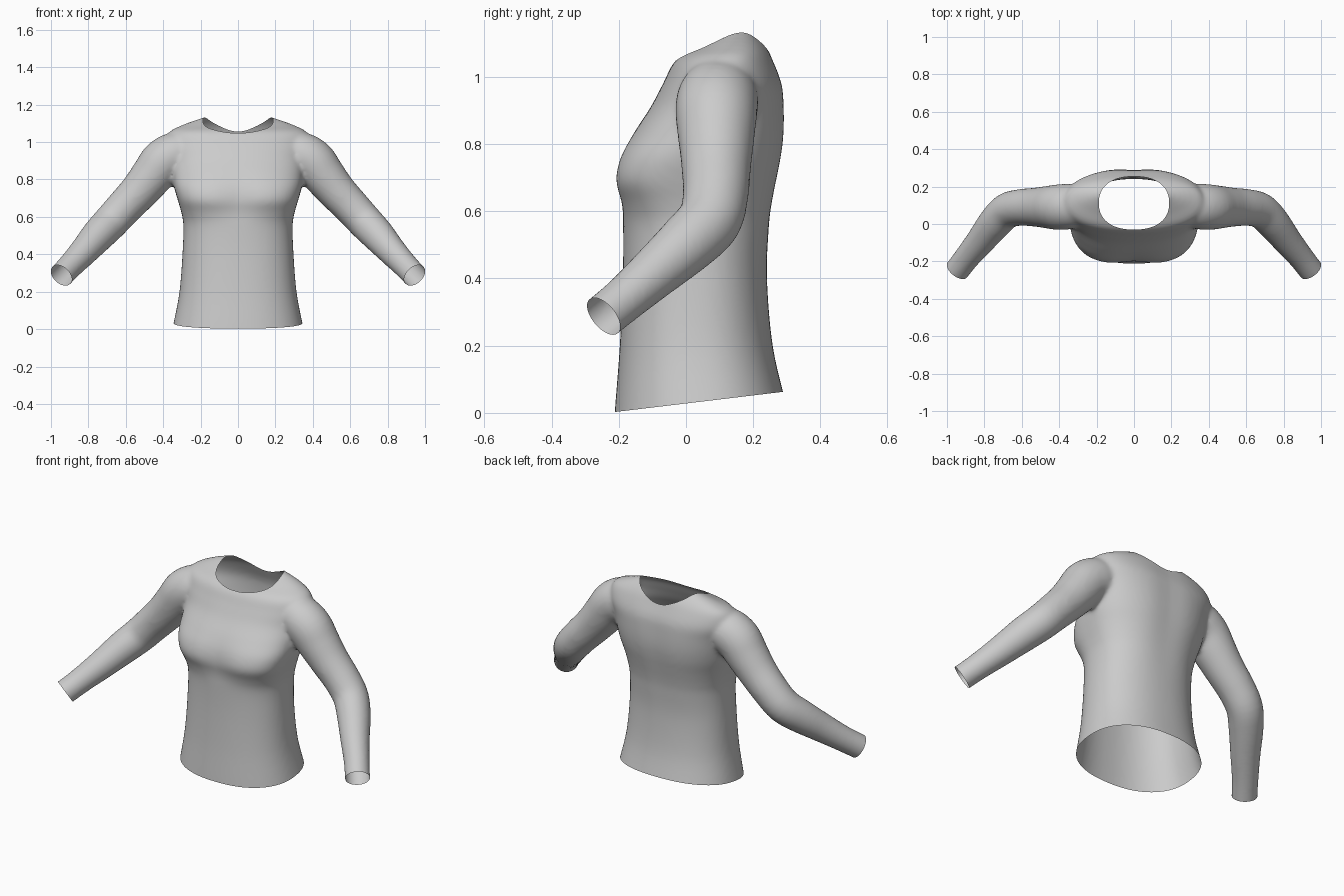
import bpy, bmesh, math
from mathutils import Vector

if "Cube" in bpy.data.objects:
    bpy.data.objects.remove(bpy.data.objects["Cube"])

def smooth_rows(rows, n):
    """Catmull-Rom resampling of a short table of rows."""
    out = []
    for i in range(len(rows) - 1):
        p0, p1, p2, p3 = (rows[max(i - 1, 0)], rows[i], rows[i + 1], rows[min(i + 2, len(rows) - 1)])
        for k in range(n):
            t = k / n
            out.append([0.5 * (2 * b + (c - a) * t + (2 * a - 5 * b + 4 * c - d) * t * t
                        + (3 * b - a - 3 * c + d) * t ** 3) for a, b, c, d in zip(p0, p1, p2, p3)])
    return out + [list(rows[-1])]

def loft(bm, rings):
    """Closed skin over a list of equal-length point rings."""
    vs = [[bm.verts.new(p) for p in r] for r in rings]
    n = len(vs[0])
    faces = [bm.faces.new((a[i], a[(i + 1) % n], b[(i + 1) % n], b[i]))
             for a, b in zip(vs, vs[1:]) for i in range(n)]
    faces += [bm.faces.new(vs[0][::-1]), bm.faces.new(vs[-1])]
    bmesh.ops.recalc_face_normals(bm, faces=faces)

def spow(v, e):
    return math.copysign(abs(v) ** e, v)

def new_object(name, bm):
    me = bpy.data.meshes.new(name)
    bm.to_mesh(me)
    bm.free()
    ob = bpy.data.objects.new(name, me)
    bpy.context.collection.objects.link(ob)
    return ob

# Torso sections: z, half width, front y, back y, front exponent, front dip, back dip
TORSO = [
    (-0.08, 0.37, -0.218, 0.325, 2.3, 0, 0),
    (0.03, 0.345, -0.21, 0.297, 2.3, 0, 0),
    (0.20, 0.313, -0.197, 0.258, 2.3, 0, 0),
    (0.40, 0.297, -0.188, 0.241, 2.3, 0, 0),
    (0.55, 0.292, -0.187, 0.25, 2.4, 0, 0.004),
    (0.62, 0.302, -0.195, 0.26, 2.7, 0.006, 0.006),
    (0.69, 0.322, -0.215, 0.275, 3.0, 0.016, 0.008),
    (0.76, 0.342, -0.20, 0.29, 2.9, 0.012, 0.01),
    (0.83, 0.352, -0.16, 0.298, 2.6, 0.004, 0.01),
    (0.91, 0.36, -0.105, 0.298, 2.4, 0, 0.01),
    (0.98, 0.38, -0.068, 0.29, 2.3, 0, 0.008),
    (1.05, 0.37, -0.03, 0.262, 2.2, 0, 0.006),
    (1.09, 0.30, 0.04, 0.24, 2.1, 0, 0),
    (1.128, 0.195, 0.10, 0.21, 2, 0, 0),
    (1.16, 0.10, 0.13, 0.19, 2, 0, 0)]
# Sleeve sections: centre x, y, z, radius
SLEEVE = [
    (0.25, 0.10, 0.955, 0.10), (0.33, 0.095, 0.935, 0.12), (0.40, 0.09, 0.895, 0.122),
    (0.46, 0.09, 0.82, 0.114), (0.53, 0.09, 0.735, 0.104), (0.61, 0.088, 0.65, 0.098),
    (0.68, 0.07, 0.573, 0.095), (0.745, 0.005, 0.505, 0.09), (0.82, -0.09, 0.42, 0.078),
    (0.89, -0.175, 0.345, 0.069), (0.942, -0.242, 0.29, 0.067), (1.0, -0.316, 0.229, 0.067)]

N = 64
bm = bmesh.new()
rings = []
for z, w, yf, yb, e, df, db in smooth_rows(TORSO, 5):
    cy, ring = (yf + yb) / 2, []
    for i in range(N):
        a = 2 * math.pi * i / N
        c, s = math.cos(a), math.sin(a)
        ex = e if s < 0 else 2.3
        x = w * spow(c, 2 / ex)
        y = cy + (yb - yf) / 2 * spow(s, 2 / ex)
        y += (df if s < 0 else -db) * math.exp(-(x / 0.09) ** 2) * abs(s)
        ring.append((x, y, z))
    rings.append(ring)
loft(bm, rings)

# Both sleeves, mirrored
path = smooth_rows(SLEEVE, 4)
for side in (1, -1):
    rings = []
    for i, (x, y, z, r) in enumerate(path):
        t = (Vector(path[min(i + 1, len(path) - 1)][:3]) - Vector(path[max(i - 1, 0)][:3])).normalized()
        u = t.cross(Vector((0.6, 0, 0.8))).normalized()
        v = t.cross(u)
        ring = []
        for k in range(32):
            a = 2 * math.pi * k / 32
            p = Vector((x, y, z)) + r * (math.cos(a) * u + math.sin(a) * v)
            ring.append((p.x * side, p.y, p.z))
        rings.append(ring)
    loft(bm, rings)
body = new_object("shirt_solid", bm)

# Neck opening cutter
NC, NX, NY, NE = 0.112, 0.188, 0.142, 2.3
bm = bmesh.new()
loft(bm, [[(NX * spow(math.cos(2 * math.pi * i / 96), 2 / NE),
            NC + NY * spow(math.sin(2 * math.pi * i / 96), 2 / NE), z) for i in range(96)]
          for z in (0.94, 1.3)])
cutter = new_object("neck_cutter", bm)
cutter.hide_render = True

# Fuse, blend and cut
m = body.modifiers.new("fuse", 'REMESH')
m.mode, m.voxel_size = 'VOXEL', 0.011
m = body.modifiers.new("blend", 'SMOOTH')
m.factor, m.iterations = 0.5, 10
m = body.modifiers.new("neck", 'BOOLEAN')
m.operation, m.object, m.solver = 'DIFFERENCE', cutter, 'EXACT'
bpy.context.view_layer.update()
fused = bpy.data.meshes.new_from_object(body.evaluated_get(bpy.context.evaluated_depsgraph_get()))

# Open the neck, hem and cuffs to leave a single layer of cloth
bm = bmesh.new()
bm.from_mesh(fused)
inside = []
for f in bm.faces:
    c = f.calc_center_median()
    if c.z > 0.9 and abs(c.x / NX) ** NE + abs((c.y - NC) / NY) ** NE < 1.001:
        inside.append(f)
bmesh.ops.delete(bm, geom=inside, context='FACES')

def trim(co, no):
    bmesh.ops.bisect_plane(bm, geom=bm.verts[:] + bm.edges[:] + bm.faces[:],
                           plane_co=co, plane_no=no, clear_outer=True)

trim((0, 0, 0.028), (0, 0.12, -1))
for side in (1, -1):
    trim((0.945 * side, -0.245, 0.288), (0.058 * side, -0.074, -0.061))
for f in bm.faces:
    f.smooth = True
shirt = new_object("long_sleeve_shirt", bm)
for ob in (body, cutter):
    bpy.data.objects.remove(ob)
